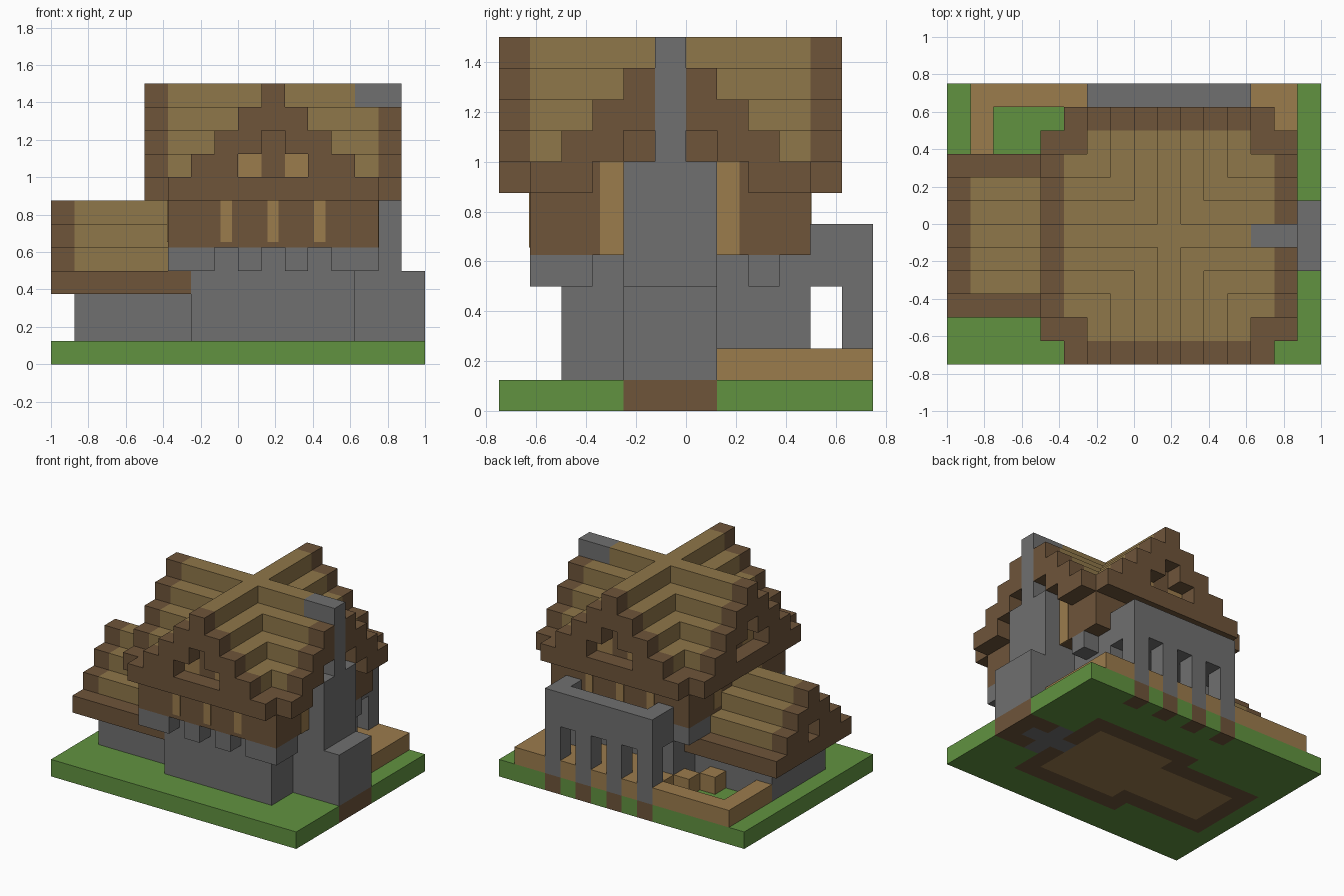
import bpy
import bmesh
from mathutils import Vector

cube = bpy.data.objects.get("Cube")
if cube:
    bpy.data.objects.remove(cube)

UNIT = 0.125
ORIGIN = Vector((-1, -0.75, 0))
COLOURS = {
    "grass_green": (0.12, 0.29, 0.051),
    "stone_grey": (0.162, 0.162, 0.162),
    "timber_brown": (0.156, 0.089, 0.042),
    "thatch_tan": (0.275, 0.184, 0.067),
    "plank_tan": (0.33, 0.2, 0.073),
}
GRASS, STONE, TIMBER, THATCH, PLANK = range(len(COLOURS))
materials = []
for name, rgb in COLOURS.items():
    mat = bpy.data.materials.new(name)
    mat.use_nodes = True
    mat.diffuse_color = (*rgb, 1)
    bsdf = mat.node_tree.nodes["Principled BSDF"]
    bsdf.inputs["Base Color"].default_value = (*rgb, 1)
    bsdf.inputs["Roughness"].default_value = 0.9
    materials.append(mat)

cells = {}


def span(v):
    return range(*v) if isinstance(v, tuple) else range(v, v + 1)


def fill(part, colour, x, y, z):
    """Fill a box of blocks; each axis is one index or a (start, stop) pair."""
    for i in span(x):
        for j in span(y):
            for k in span(z):
                cells[i, j, k] = (part, colour)


def carve(x, y, z):
    for i in span(x):
        for j in span(y):
            for k in span(z):
                cells.pop((i, j, k), None)


def gable_roof(part, axis, length, centre, half, base):
    """Stepped gable with timber end caps and eaves, thatch between."""
    start, stop = length
    for step in range(half + 1):
        across = (centre - half + step, centre + half - step + 1)
        for n in span(length):
            edge = step == 0 or n in (start, stop - 1)
            colour = TIMBER if edge else THATCH
            x, y = (n, across) if axis == "x" else (across, n)
            for i in span(x):
                for j in span(y):
                    old = cells.get((i, j, base + step))
                    if not (old and old[1] == THATCH):
                        cells[i, j, base + step] = (part, colour)


# Ground, foundations and floors
fill("ground", GRASS, (0, 16), (0, 12), 0)
for x, y in (((6, 13), (2, 9)), ((1, 7), (3, 8)), ((13, 16), (4, 7))):
    fill("foundation", TIMBER, x, y, 0)
fill("foundation", PLANK, (7, 12), (3, 8), 0)
fill("foundation", PLANK, (2, 7), (4, 7), 0)
fill("foundation", STONE, (12, 15), 5, 0)
fill("foundation", STONE, 13, (4, 7), 0)

# Ground floor and side wing
fill("stone_walls", STONE, (6, 13), (2, 9), (1, 5))
fill("wing_walls", STONE, (1, 6), (3, 8), (1, 4))
gable_roof("wing_roof", "x", (0, 6), 5, 3, 3)
carve(0, 5, 4)
fill("wing_roof", PLANK, 1, 5, 4)

# Corbels below the overhanging storey
for x in ((5, 7), 8, 10, (12, 14)):
    for y in (1, 9):
        fill("corbels", STONE, x, y, 4)
for y in ((1, 3), 8):
    for x in (5, 13):
        fill("corbels", STONE, x, y, 4)
carve(13, 9, 4)

# Back terrace, fence and arcade
fill("terrace", PLANK, (6, 13), (9, 12), 1)
fill("terrace", PLANK, (13, 15), (7, 12), 1)
fill("fence", PLANK, (1, 6), 11, 1)
fill("fence", PLANK, 1, (8, 12), 1)
fill("garden_steps", PLANK, 4, 8, 1)
fill("garden_steps", PLANK, 5, 9, 1)
fill("arcade", STONE, (6, 13), (9, 12), 4)
fill("arcade", STONE, (6, 13), 11, 5)
for x in (6, 12):
    fill("arcade", STONE, x, 10, 5)
    fill("arcade", STONE, x, 9, (1, 5))
for x in range(6, 13, 2):
    fill("arcade", STONE, x, 11, (1, 5))
    fill("foundation", TIMBER, x, 11, 0)

# Timber upper storey and crossing roofs
fill("upper_storey", TIMBER, (5, 14), (1, 10), (5, 7))
gable_roof("main_roof", "x", (4, 15), 5, 4, 7)
gable_roof("cross_roof", "y", (0, 11), 9, 4, 7)

# Recessed attic windows in the gables
for face, inner in ((0, 1), (10, 9)):
    carve((8, 11), face, 8)
    carve(9, face, 9)
    fill("attic_windows", PLANK, (8, 11), inner, 8)
    fill("attic_windows", TIMBER, 9, inner, (8, 10))
carve(4, (4, 7), 8)
carve(4, 5, 9)
fill("attic_windows", PLANK, 5, (4, 7), 8)
fill("attic_windows", TIMBER, 5, 5, (8, 10))
carve(14, (3, 8), 7)
carve(14, (4, 7), 8)
fill("attic_windows", TIMBER, 13, (4, 7), 8)

# Chimney, narrowing in steps
fill("chimney", STONE, (13, 16), (4, 7), (1, 4))
fill("chimney", STONE, (13, 15), (4, 7), (4, 8))
fill("chimney", STONE, (13, 15), 5, (8, 12))

# Turn each part into one mesh made of its exposed faces only
AXES = [Vector(v) for v in ((1, 0, 0), (0, 1, 0), (0, 0, 1))]


def build(part):
    bm = bmesh.new()
    verts = {}
    for cell, (owner, colour) in cells.items():
        if owner != part:
            continue
        for a in range(3):
            u, v = AXES[(a + 1) % 3], AXES[(a + 2) % 3]
            for side in (0, 1):
                out = AXES[a] * (2 * side - 1)
                if tuple(int(c + d) for c, d in zip(cell, out)) in cells:
                    continue
                corner = Vector(cell) + AXES[a] * side
                loop = [corner, corner + u, corner + u + v, corner + v]
                if not side:
                    loop.reverse()
                ring = []
                for p in loop:
                    # Separate vertices per direction keep every plane manifold
                    key = (*p, a, side)
                    if key not in verts:
                        verts[key] = bm.verts.new(p * UNIT + ORIGIN)
                    ring.append(verts[key])
                bm.faces.new(ring).material_index = colour
    bmesh.ops.dissolve_limit(bm, angle_limit=0.01, verts=bm.verts[:],
                             edges=bm.edges[:], delimit={"MATERIAL"})
    add_object(part, bm)


def add_object(name, bm):
    mesh = bpy.data.meshes.new(name)
    bm.to_mesh(mesh)
    bm.free()
    for mat in materials:
        mesh.materials.append(mat)
    obj = bpy.data.objects.new(name, mesh)
    bpy.context.collection.objects.link(obj)


for part in sorted({owner for owner, _ in cells.values()}):
    build(part)


def panel(name, low, high):
    low, high = Vector(low), Vector(high)
    bm = bmesh.new()
    bmesh.ops.create_cube(bm, size=1)
    for v in bm.verts:
        v.co = (low + high) / 2 + v.co * (high - low)
    for f in bm.faces:
        f.material_index = PLANK
    add_object(name, bm)


# Infill panels between the timbers
T = 0.004
for x in (-0.0625, 0.1875, 0.4375):
    for side, y in (("front", -0.625), ("back", 0.5)):
        panel(side + "_wall_panel", (x - 0.03, y - T, 0.655), (x + 0.03, y + T, 0.875))
for y0, y1 in ((-0.345, -0.25), (0.125, 0.215)):
    panel("chimney_side_panel", (0.75 - T, y0, 0.625), (0.75 + T, y1, 1))
    panel("wing_side_panel", (-0.375 - T, y0, 0.655), (-0.375 + T, y1, 0.875))
